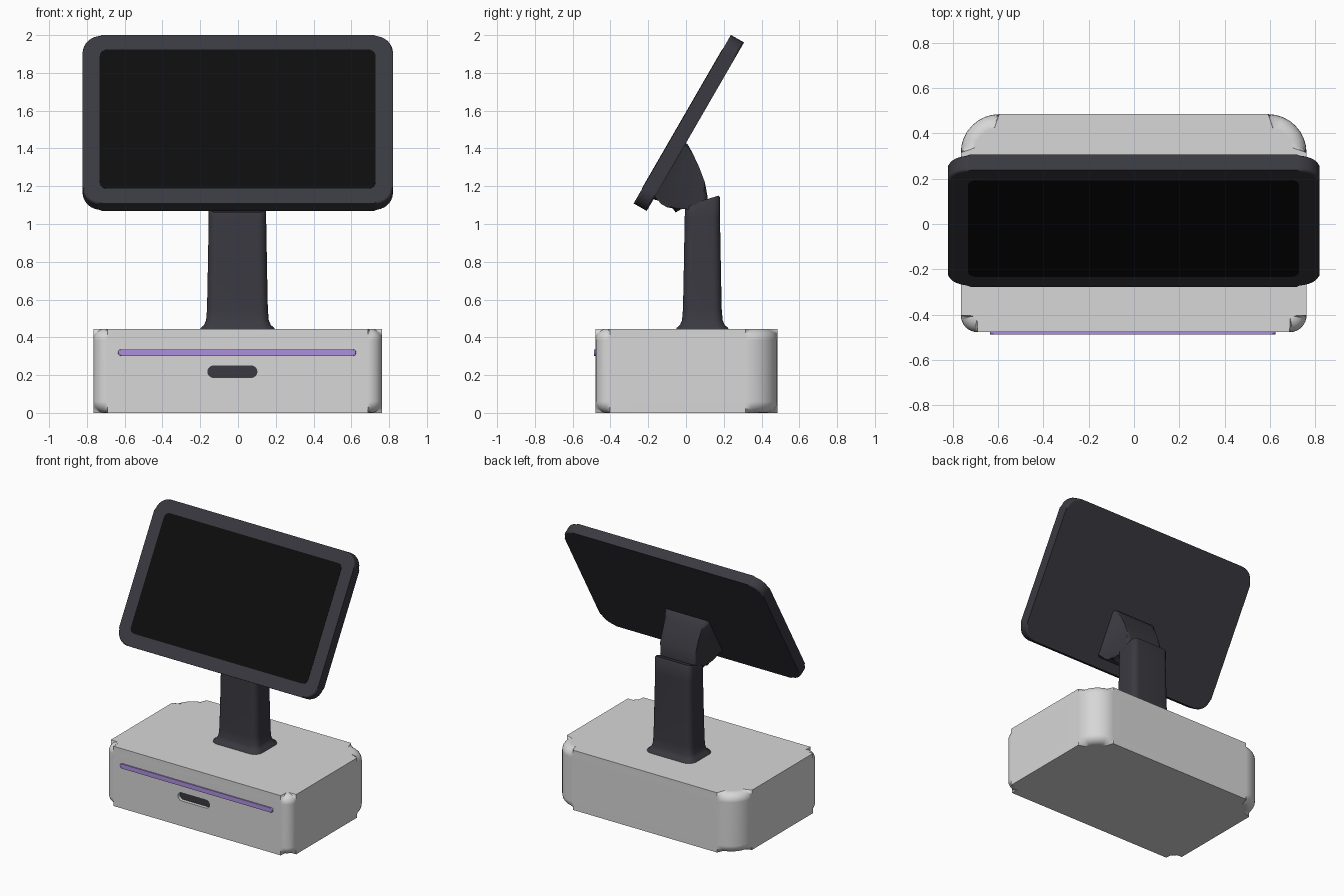
import bpy
import bmesh
from math import radians, sin, cos, pi
from mathutils import Matrix, Euler, Vector

if "Cube" in bpy.data.objects:
    bpy.data.objects.remove(bpy.data.objects["Cube"])


def material(name, r, g, b):
    m = bpy.data.materials.new(name)
    m.use_nodes = True
    m.diffuse_color = (r, g, b, 1)
    m.node_tree.nodes["Principled BSDF"].inputs["Base Color"].default_value = (r, g, b, 1)
    return m


light_grey = material("light grey", 0.68, 0.68, 0.68)
charcoal = material("charcoal", 0.041, 0.041, 0.052)
black = material("screen black", 0.004, 0.004, 0.004)
purple = material("purple", 0.42, 0.28, 0.74)


def rounded(x0, x1, y0, y1, front, back=None, steps=8):
    """Rounded rectangle outline, with separate radii for the low-y and high-y corners."""
    back = front if back is None else back
    corners = [(x1, y1, -1, -1, back, 0), (x0, y1, 1, -1, back, 1),
               (x0, y0, 1, 1, front, 2), (x1, y0, -1, 1, front, 3)]
    pts = []
    for x, y, sx, sy, r, quarter in corners:
        for i in range(steps + 1):
            a = (quarter + i / steps) * pi / 2
            pts.append((x + sx * r + r * cos(a), y + sy * r + r * sin(a)))
    return pts


def finish(name, bm, mat, matrix=Matrix(), smooth=True):
    bmesh.ops.recalc_face_normals(bm, faces=bm.faces)
    bm.transform(matrix)
    mesh = bpy.data.meshes.new(name)
    bm.to_mesh(mesh)
    bm.free()
    mesh.materials.append(mat)
    ob = bpy.data.objects.new(name, mesh)
    bpy.context.collection.objects.link(ob)
    if smooth:
        bpy.ops.object.select_all(action='DESELECT')
        ob.select_set(True)
        bpy.context.view_layer.objects.active = ob
        bpy.ops.object.shade_smooth_by_angle(angle=radians(40))
    return ob


def loft(rings):
    """Skin a stack of equal-length 3D rings and cap both ends."""
    bm = bmesh.new()
    loops = [[bm.verts.new(p) for p in ring] for ring in rings]
    n = len(loops[0])
    for a, b in zip(loops, loops[1:]):
        for i in range(n):
            j = (i + 1) % n
            bm.faces.new((a[i], a[j], b[j], b[i]))
    caps = [bm.faces.new(loops[0][::-1]), bm.faces.new(loops[-1])]
    return bm, caps


def prism(name, pts, z0, z1, mat, bevel=0.0, segments=5, matrix=Matrix(), smooth=True):
    """Extruded outline with rounded rims."""
    bm, caps = loft([[(x, y, z) for x, y in pts] for z in (z0, z1)])
    if bevel:
        rims = list({e for f in caps for e in f.edges})
        bmesh.ops.bevel(bm, geom=rims, offset=bevel, segments=segments, profile=0.5,
                        affect='EDGES', clamp_overlap=True)
    return finish(name, bm, mat, matrix, smooth)


def placed(location, *degrees):
    return Matrix.Translation(Vector(location)) @ Euler([radians(d) for d in degrees]).to_matrix().to_4x4()


# Base with larger rear corners
base = prism("base", rounded(-0.765, 0.762, -0.478, 0.485, 0.075, 0.17),
             0, 0.445, light_grey, 0.06, 6)

# Recessed slot in the base front
face_front = placed((0, -0.478, 0), 90, 0, 0)
slot = rounded(-0.16, 0.1, 0.188, 0.248, 0.029)
cutter = prism("slot_cutter", slot, -0.03, 0.03, light_grey, matrix=face_front, smooth=False)
cutter.hide_render = True
cut = base.modifiers.new("slot", 'BOOLEAN')
cut.operation, cut.solver, cut.object = 'DIFFERENCE', 'EXACT', cutter
bpy.ops.object.select_all(action='DESELECT')
bpy.context.view_layer.objects.active = base
base.select_set(True)
bpy.ops.object.modifier_apply(modifier="slot")
bpy.data.objects.remove(cutter)
prism("slot_floor", slot, -0.031, -0.024, charcoal, matrix=face_front)

# Light strip across the base front
prism("light_strip", rounded(-0.635, 0.625, 0.302, 0.336, 0.016), -0.005, 0.009,
      purple, 0.005, 3, face_front)

# Neck with a flared foot and a rim that rises to the rear
rings = []
for z, grow in ((0.43, 0.045), (0.45, 0.038), (0.465, 0.02), (0.49, 0.009),
                (0.55, 0.004), (0.75, 0), (1.03, -0.005)):
    rings.append([(x, y, z) for x, y in
                  rounded(-0.16 - grow, 0.154 + grow, -0.012 - grow, 0.185 + grow, 0.045 + grow / 2)])
top = rounded(-0.155, 0.149, -0.005, 0.18, 0.04)
rings.append([(x, y, 1.09 + 0.28 * y) for x, y in top])
rings.append([(x * 0.96, 0.088 + (y - 0.088) * 0.93, 1.1 + 0.28 * y) for x, y in top])
finish("neck", loft(rings)[0], charcoal)

# Tilting bracket: a side profile that widens toward the screen
side = [(-0.02, 1.44), (0.01, 1.42), (0.035, 1.375), (0.07, 1.3), (0.1, 1.22), (0.115, 1.14),
        (0.105, 1.06), (0.07, 1.07), (0.04, 1.11), (0.0, 1.1), (-0.055, 1.06),
        (-0.08, 1.105), (-0.125, 1.13), (-0.19, 1.13)]
bracket = prism("bracket", side, -0.15, 0.144, charcoal, 0.025, 4, placed((0, 0, 0), 90, 0, 90))
for v in bracket.data.vertices:
    gap = 0.866 * (v.co.y - 0.05) - 0.5 * (v.co.z - 1.515)
    v.co.x *= 1 + 0.25 * max(0, 1 - gap / 0.09) ** 2

# Tilted screen housing and display panel
tilt = placed((0.0, 0.015, 1.535), 60, 0, 0)
prism("screen_housing", rounded(-0.822, 0.82, -0.515, 0.515, 0.1), -0.04, 0.04,
      charcoal, 0.014, 4, tilt)
prism("display", rounded(-0.732, 0.728, -0.425, 0.425, 0.04), 0.036, 0.042, black, matrix=tilt)

# Even shading across the flat areas
for ob in bpy.context.collection.objects:
    if ob.name in ("base", "screen_housing", "light_strip"):
        ob.modifiers.new("even_normals", 'WEIGHTED_NORMAL').keep_sharp = True
